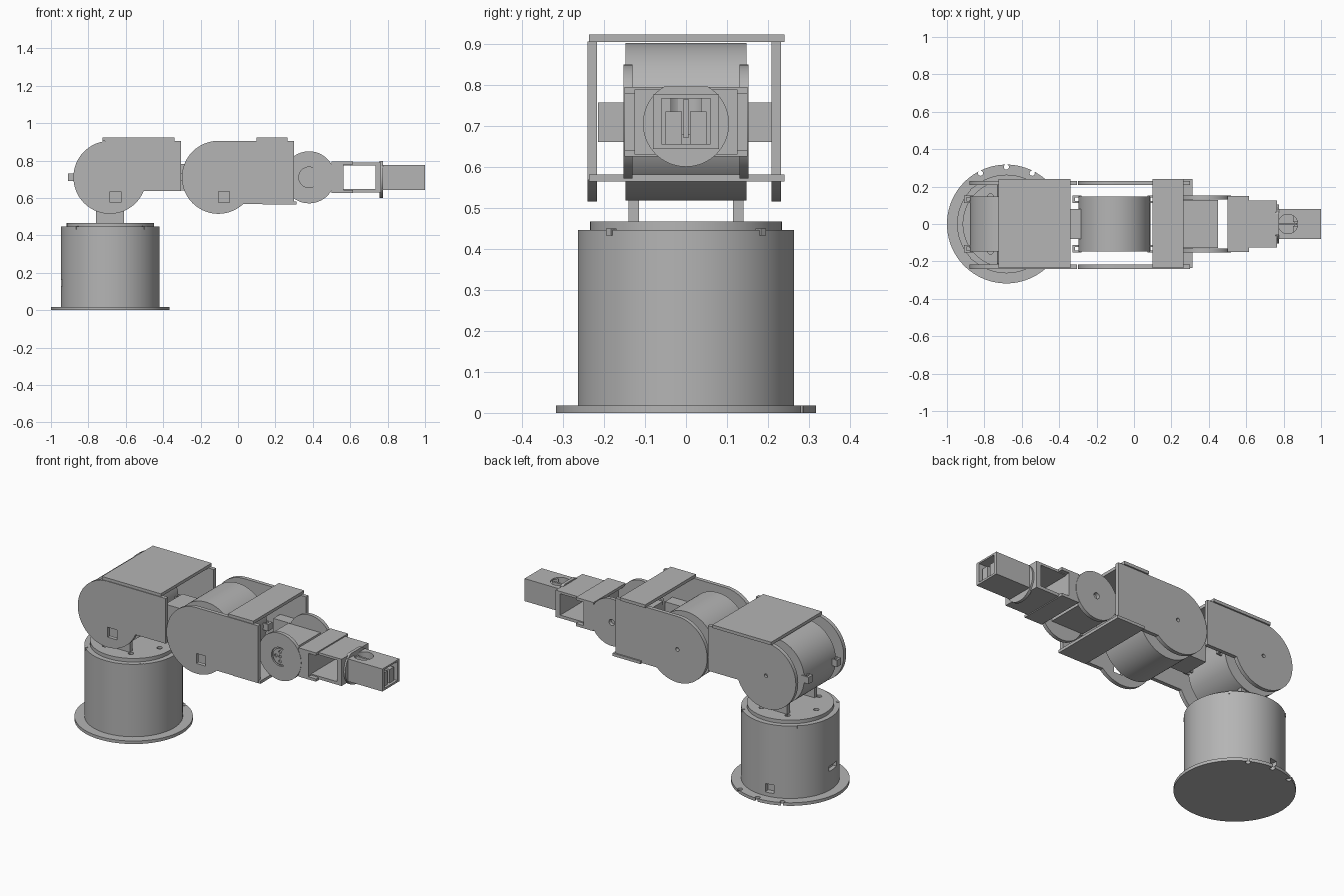
import bpy, bmesh, math
from mathutils import Matrix, Vector

cube = bpy.data.objects.get("Cube")
if cube:
    bpy.data.objects.remove(cube, do_unlink=True)

grey = bpy.data.materials.new("plain_grey")
grey.use_nodes = True
GREY = (0.46, 0.46, 0.46, 1)
grey.diffuse_color = GREY
grey.node_tree.nodes["Principled BSDF"].inputs["Base Color"].default_value = GREY

AXIS_Z = 0.71      # height of all joint axes
BASE_X = -0.6825
SHOULDER_X, ELBOW_X, WRIST_X = -0.685, -0.105, 0.38


def finish(name, bm):
    bmesh.ops.recalc_face_normals(bm, faces=bm.faces)
    mesh = bpy.data.meshes.new(name)
    bm.to_mesh(mesh)
    bm.free()
    mesh.materials.append(grey)
    obj = bpy.data.objects.new(name, mesh)
    bpy.context.collection.objects.link(obj)
    return obj


def box(name, x, y, z, turn=0):
    """Box from (min, max) ranges."""
    bm = bmesh.new()
    bmesh.ops.create_cube(bm, size=1)
    size = Vector([b - a for a, b in (x, y, z)])
    mid = Vector([(a + b) / 2 for a, b in (x, y, z)])
    bm.transform(Matrix.Translation(mid) @ Matrix.Rotation(turn, 4, 'Z') @ Matrix.Diagonal(size).to_4x4())
    return finish(name, bm)


def cyl(name, centre, r, span, axis, sides=64):
    """Cylinder along an axis; span is its range on that axis."""
    bm = bmesh.new()
    bmesh.ops.create_cone(bm, cap_ends=True, segments=sides, radius1=r, radius2=r, depth=span[1] - span[0])
    spin = {'X': Matrix.Rotation(math.pi / 2, 4, 'Y'), 'Y': Matrix.Rotation(math.pi / 2, 4, 'X'), 'Z': Matrix()}
    pos = list(centre)
    pos.insert('XYZ'.index(axis), sum(span) / 2)
    bm.transform(Matrix.Translation(pos) @ spin[axis])
    return finish(name, bm)


def cut(obj, *cutters):
    """Subtract the cutters and remove them."""
    bpy.context.view_layer.objects.active = obj
    for c in cutters:
        c.hide_render = True
        mod = obj.modifiers.new("cut", 'BOOLEAN')
        mod.operation, mod.solver, mod.object = 'DIFFERENCE', 'EXACT', c
        bpy.ops.object.modifier_apply(modifier=mod.name)
        bpy.data.objects.remove(c, do_unlink=True)
    return obj


def link_plate(name, cx, end_x, low, y):
    """Side plate: round around the joint, straight to its end."""
    r = 0.195
    stop = 2 * math.pi + math.asin((low - AXIS_Z) / r)
    start = math.pi / 2
    pts = []
    for i in range(49):
        a = start + (stop - start) * i / 48
        pts.append((cx + r * math.cos(a), AXIS_Z + r * math.sin(a)))
    pts += [(end_x, low), (end_x, AXIS_Z + r)]
    bm = bmesh.new()
    face = bm.faces.new([bm.verts.new((px, y[0], pz)) for px, pz in pts])
    new = bmesh.ops.extrude_face_region(bm, geom=[face])["geom"]
    verts = [v for v in new if isinstance(v, bmesh.types.BMVert)]
    bmesh.ops.translate(bm, verts=verts, vec=(0, y[1] - y[0], 0))
    return finish(name, bm)


def around(r, degrees):
    a = math.radians(degrees)
    return BASE_X + r * math.cos(a), r * math.sin(a)


# Base: flange with edge notches, drum with ports, turntable with holes
flange = cyl("base_flange", (BASE_X, 0), 0.3175, (0, 0.018), 'Z', 96)
cut(flange, *[cyl("notch", around(0.305, a), 0.014, (-0.1, 0.1), 'Z', 16) for a in (63, 90, 117)])
drum = cyl("base_drum", (BASE_X, 0), 0.2635, (0.016, 0.446), 'Z', 96)
px, py = around(0.26, 100)
sx, sy = around(0.26, 186)
cut(drum,
    box("port", (px - 0.025, px + 0.025), (py - 0.03, py + 0.03), (0.04, 0.09), math.radians(10)),
    box("slot", (sx - 0.02, sx + 0.02), (sy - 0.04, sy + 0.04), (0.13, 0.16), math.radians(6)))
turntable = cyl("turntable", (BASE_X, 0), 0.2335, (0.44, 0.467), 'Z', 96)
cut(turntable, *[cyl("hole", around(0.17, a), 0.015, (0.455, 0.5), 'Z', 16) for a in (0, 60, 120, 180, 240, 300)])
for a in (45, 135, 225, 315):
    cx, cy = around(0.258, a)
    box("drum_clip", (cx - 0.009, cx + 0.009), (cy - 0.009, cy + 0.009), (0.432, 0.449), math.radians(a))

# Shoulder posts, shoulder hubs and forearm spacers
for s in (-1, 1):
    lo, hi = sorted((s * 0.115, s * 0.14))
    box("shoulder_post", (-0.76, -0.61), (lo, hi), (0.46, AXIS_Z))
    lo, hi = sorted((s * 0.145, s * 0.215))
    cyl("shoulder_hub", (SHOULDER_X, AXIS_Z), 0.047, (lo, hi), 'Y', 40)
    box("link_spacer", (0.13, 0.24), (lo, hi), (0.66, 0.757))

# Joint drums with their end tabs
for part, cx in (("shoulder", SHOULDER_X), ("elbow", ELBOW_X)):
    cyl(part + "_drum", (cx, AXIS_Z), 0.192, (-0.148, 0.148), 'Y', 96)
    for side in (-1, 1):
        for s in (-1, 1):
            tx, ty = cx + side * 0.2, s * 0.132
            tab = box(part + "_tab", (tx - 0.024, tx + 0.024), (ty - 0.02, ty + 0.02), (0.69, 0.73))
            cut(tab, box("tab_hole", (tx - 0.01, tx + 0.01), (ty - 0.01, ty + 0.01), (0.6, 0.8)))

# Side plates of both arm links
for part, cx, end_x, low in (("upper_arm", SHOULDER_X, -0.305, 0.638), ("forearm", ELBOW_X, 0.3, 0.568)):
    front = link_plate(part + "_front_plate", cx, end_x, low, (-0.24, -0.217))
    cut(front, box("window", (cx, cx + 0.06), (-0.3, -0.2), (0.575, 0.634)))
    back = link_plate(part + "_back_plate", cx, end_x, low, (0.208, 0.231))
    cut(back, cyl("pivot", (cx, AXIS_Z), 0.011, (0.2, 0.3), 'Y', 20))

# Cover plates and the block between the links
box("upper_arm_cover", (-0.725, -0.34), (-0.236, 0.24), (0.904, 0.922))
box("forearm_cover", (0.1, 0.265), (-0.236, 0.24), (0.904, 0.922))
box("forearm_floor", (0.13, 0.312), (-0.236, 0.24), (0.564, 0.581))
box("elbow_block", (-0.42, -0.28), (-0.08, 0.08), (0.64, 0.78))

# Wrist: motor box between two discs
box("wrist_motor", (0.24, 0.45), (-0.128, 0.128), (0.655, 0.765))
front = cyl("wrist_front_disc", (WRIST_X, AXIS_Z), 0.139, (-0.152, -0.13), 'Y')
cut(front, cyl("recess", (WRIST_X, AXIS_Z), 0.055, (-0.2, -0.142), 'Y', 40))
horn = cyl("wrist_horn", (WRIST_X, AXIS_Z), 0.047, (-0.15, -0.135), 'Y', 40)
holes = [(WRIST_X, AXIS_Z)]
for i in range(4):
    a = i * math.pi / 2
    holes.append((WRIST_X + 0.028 * math.cos(a), AXIS_Z + 0.028 * math.sin(a)))
cut(horn, *[cyl("screw_hole", h, 0.009, (-0.2, -0.142), 'Y', 16) for h in holes])
back = cyl("wrist_back_disc", (WRIST_X, AXIS_Z), 0.139, (0.13, 0.152), 'Y')
cut(back, cyl("pivot", (WRIST_X, AXIS_Z), 0.018, (0.1, 0.2), 'Y', 20))

# Wrist bracket: yoke arms, yoke and open frame
for s in (-1, 1):
    lo, hi = sorted((s * 0.132, s * 0.15))
    box("yoke_arm", (0.4, 0.565), (lo, hi), (0.64, 0.78))
for part, z in (("yoke_top", (0.779, 0.795)), ("yoke_bottom", (0.625, 0.641))):
    box(part, (0.5, 0.615), (-0.15, 0.15), z)
box("yoke_wall", (0.535, 0.565), (-0.14, 0.14), (0.63, 0.79))
frame = box("wrist_frame", (0.55, 0.765), (-0.125, 0.125), (0.63, 0.788))
cut(frame, box("opening", (0.565, 0.735), (-0.3, 0.3), (0.648, 0.774)))
disc = cyl("tool_disc", (0, 0.705), 0.105, (0.757, 0.775), 'X')
cut(disc, box("trim", (0.7, 0.8), (-0.2, 0.2), (0.796, 0.9)))

# Gripper: hollow housing with a round top opening and two fingers
housing = box("gripper_housing", (0.77, 1.0), (-0.08, 0.08), (0.643, 0.776))
cut(housing,
    box("cavity", (0.86, 1.1), (-0.06, 0.06), (0.655, 0.766)),
    cyl("top_hole", (0.823, 0), 0.052, (0.68, 0.9), 'Z', 40))
box("gripper_bar", (0.774, 0.872), (-0.006, 0.006), (0.67, 0.765))
for s in (-1, 1):
    lo, hi = sorted((s * 0.01, s * 0.05))
    box("gripper_finger", (0.85, 0.985), (lo, hi), (0.65, 0.735))

# Smooth the round parts, keep edges sharp
for obj in bpy.data.objects:
    obj.select_set(obj.type == 'MESH')
bpy.context.view_layer.objects.active = housing
bpy.ops.object.shade_smooth_by_angle(angle=math.radians(30))
